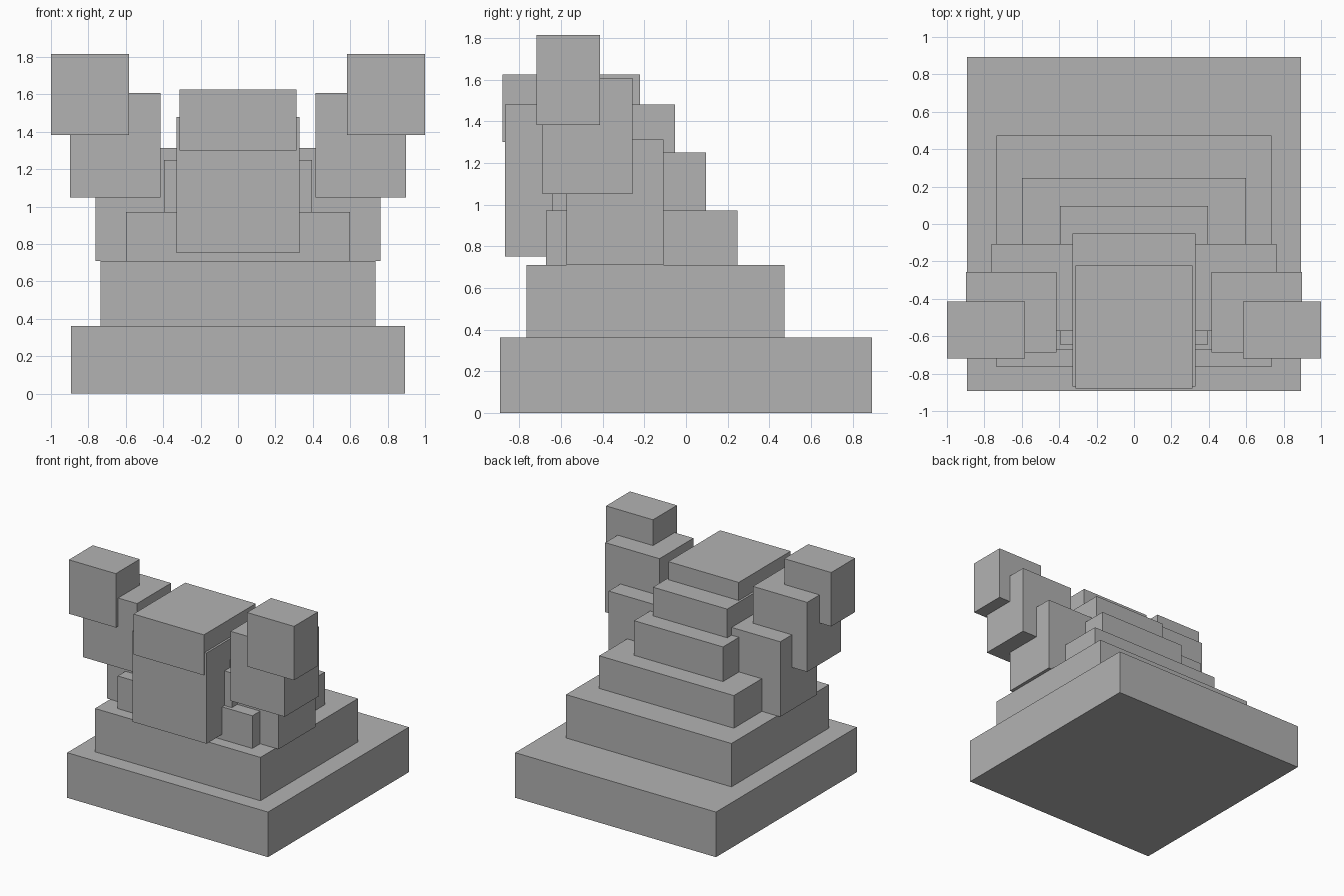
import bpy
import bmesh
from mathutils import Vector

if "Cube" in bpy.data.objects:
    bpy.data.objects.remove(bpy.data.objects["Cube"])

stone = bpy.data.materials.new("stone_grey")
stone.diffuse_color = (0.448, 0.448, 0.448, 1.0)
stone.use_nodes = True
stone.node_tree.nodes["Principled BSDF"].inputs["Base Color"].default_value = stone.diffuse_color


def block(name, x, y, z):
    """Axis-aligned box spanning the given (low, high) ranges."""
    bm = bmesh.new()
    bmesh.ops.create_cube(bm, size=1)
    low, high = (Vector(c) for c in zip(x, y, z))
    for v in bm.verts:
        v.co = (low + high) / 2 + v.co * (high - low)
    mesh = bpy.data.meshes.new(name)
    bm.to_mesh(mesh)
    bm.free()
    mesh.materials.append(stone)
    bpy.context.collection.objects.link(bpy.data.objects.new(name, mesh))


# Central blocks: half width, depth range, height range
for name, w, y, z in (
    ("base", 0.892, (-0.893, 0.893), (0.0, 0.362)),
    ("lower_step", 0.735, (-0.765, 0.473), (0.362, 0.71)),
    ("waist", 0.598, (-0.672, 0.247), (0.71, 0.972)),
    ("chest", 0.395, (-0.643, 0.095), (0.972, 1.25)),
    ("shoulders", 0.762, (-0.573, -0.108), (0.71, 1.312)),
    ("head", 0.33, (-0.87, -0.052), (0.752, 1.48)),
    ("cap", 0.313, (-0.88, -0.222), (1.3, 1.625)),
):
    block(name, (-w, w), y, z)

# Raised arms, mirrored left and right
for side, s in (("left", -1), ("right", 1)):
    for part, x, y, z in (
        ("arm", (0.415, 0.897), (-0.688, -0.256), (1.05, 1.608)),
        ("fist", (0.583, 1.0), (-0.718, -0.414), (1.382, 1.815)),
    ):
        block(f"{side}_{part}", sorted(s * v for v in x), y, z)
